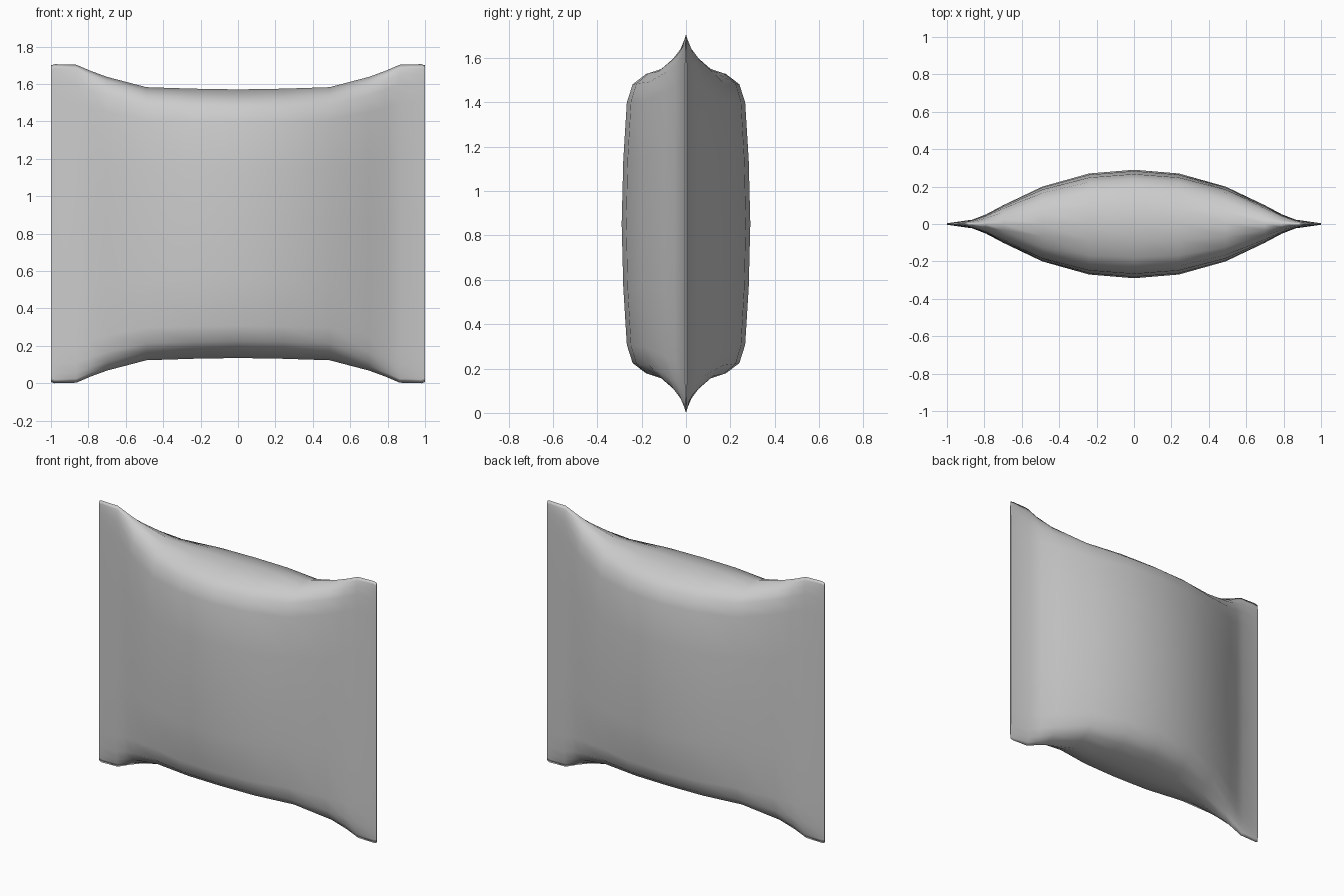
import bpy
import bmesh

cube = bpy.data.objects.get("Cube")
if cube:
    bpy.data.objects.remove(cube)

grey = bpy.data.materials.new("light grey")
grey.use_nodes = True
colour = (0.6, 0.6, 0.6, 1)
grey.diffuse_color = colour
grey.node_tree.nodes["Principled BSDF"].inputs["Base Color"].default_value = colour

MID_Z = 0.853
# Stations from the middle to one sealed end: x, half depth, half height
HALF = [(0, 0.29, 0.718), (0.24, 0.27, 0.722), (0.49, 0.20, 0.73),
        (0.70, 0.10, 0.785), (0.79, 0.052, 0.818), (0.865, 0.023, 0.85),
        (0.98, 0.007, 0.853), (1, 0.004, 0.847)]
stations = [(-x, d, h) for x, d, h in HALF[:0:-1]] + HALF

# Quarter of the puffed cross-section, as fractions of depth and height
QUARTER = [(1, 0), (0.975, 0.4), (0.92, 0.76), (0.83, 0.875),
           (0.62, 0.94), (0.33, 0.975), (0, 1)]
upper = QUARTER + [(-y, z) for y, z in QUARTER[-2::-1]]
section = upper + [(y, -z) for y, z in upper[-2:0:-1]]

# Skin the cross-sections into one closed packet
bm = bmesh.new()
rings = [[bm.verts.new((x, y * d, MID_Z + z * h)) for y, z in section]
         for x, d, h in stations]
n = len(section)
for a, b in zip(rings, rings[1:]):
    for i in range(n):
        j = (i + 1) % n
        bm.faces.new((a[i], a[j], b[j], b[i]))
bm.faces.new(rings[0])
bm.faces.new(rings[-1])
bmesh.ops.recalc_face_normals(bm, faces=bm.faces)
for face in bm.faces:
    face.smooth = True
for edge in bm.edges:
    edge.smooth = all(len(f.verts) == 4 for f in edge.link_faces)

mesh = bpy.data.meshes.new("pillow_packet")
bm.to_mesh(mesh)
bm.free()
mesh.materials.append(grey)
packet = bpy.data.objects.new("pillow_packet", mesh)
bpy.context.collection.objects.link(packet)
